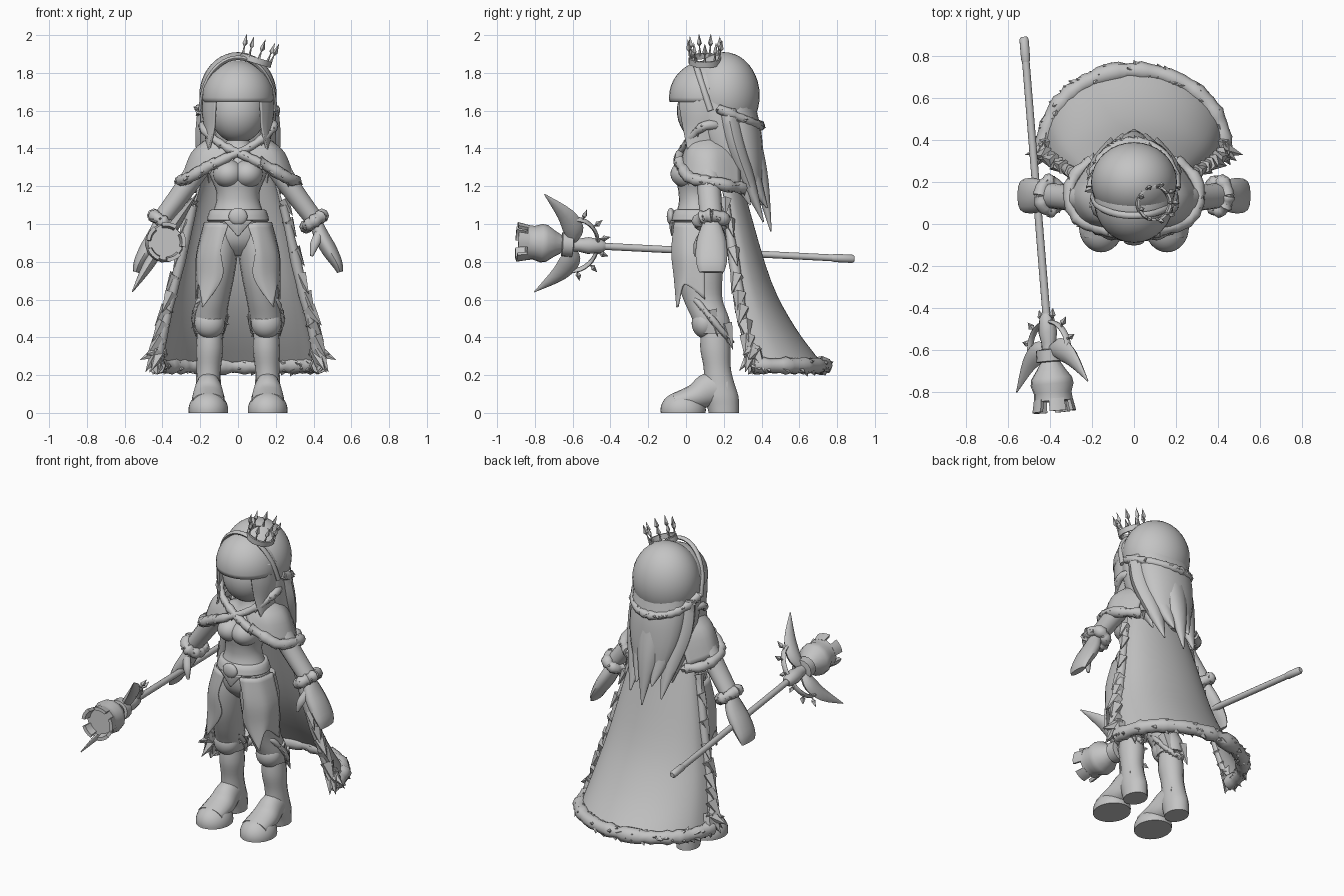
import bpy, bmesh, math, random
from mathutils import Vector, Matrix

random.seed(4)
cube = bpy.data.objects.get("Cube")
if cube:
    bpy.data.objects.remove(cube)
grey = bpy.data.materials.new("plain grey")
grey.use_nodes = True
COL = (0.55, 0.55, 0.55, 1)
grey.diffuse_color = COL
grey.node_tree.nodes["Principled BSDF"].inputs["Base Color"].default_value = COL
X, Y, Z = Vector((1, 0, 0)), Vector((0, 1, 0)), Vector((0, 0, 1))
HALF = [math.pi * k / 8 for k in range(9)]
FULL = [math.tau * k / 8 for k in range(9)]


def finish(name, bm, thick=0, angle=50, mx=1):
    for v in bm.verts:
        v.co.x *= mx
    bmesh.ops.recalc_face_normals(bm, faces=bm.faces)
    me = bpy.data.meshes.new(name)
    bm.to_mesh(me)
    bm.free()
    me.materials.append(grey)
    ob = bpy.data.objects.new(name, me)
    bpy.context.collection.objects.link(ob)
    if thick:
        ob.modifiers.new("thickness", "SOLIDIFY").thickness = thick
    bpy.ops.object.select_all(action="DESELECT")
    ob.select_set(True)
    bpy.context.view_layer.objects.active = ob
    bpy.ops.object.shade_smooth_by_angle(angle=math.radians(angle))


def spline(pts, steps):
    """Smooth curve through points of any dimension."""
    p = [Vector(q) for q in pts]
    out = []
    for i in range(len(p) - 1):
        a, b, c, d = p[max(i - 1, 0)], p[i], p[i + 1], p[min(i + 2, len(p) - 1)]
        for k in range(steps):
            t = k / steps
            out.append(b + (c - a) * (t / 2) + (a * 2 - b * 5 + c * 4 - d) * (t * t / 2)
                       + (b * 3 - a - c * 3 + d) * (t ** 3 / 2))
    return out + [p[-1]]


def tangent(path, i):
    return Vector((path[min(i + 1, len(path) - 1)] - path[max(i - 1, 0)])[:3]).normalized()


def grid(bm, rows, closed, caps=False):
    vs = [[bm.verts.new(c) for c in r] for r in rows]
    n = len(rows[0])
    for r, q in zip(vs, vs[1:]):
        for j in range(n if closed else n - 1):
            bm.faces.new((r[j], r[(j + 1) % n], q[(j + 1) % n], q[j]))
    if caps:
        bm.faces.new(vs[0])
        bm.faces.new(vs[-1])
    return vs


def sweep(name, pts, n=16, steps=4, side=X, level=False, mx=1):
    """Elliptical tube: points are x, y, z, half width along side, other half width."""
    path = spline(pts, steps)
    rows = []
    for i, p in enumerate(path):
        s, w = X, Y
        if not level:
            t = tangent(path, i)
            s = (side - t * side.dot(t)).normalized()
            w = t.cross(s)
        rows.append([Vector(p[:3]) + s * max(p[3], .002) * math.cos(a) + w * max(p[4], .002) * math.sin(a)
                     for a in [math.tau * k / n for k in range(n)]])
    bm = bmesh.new()
    grid(bm, rows, True, True)
    finish(name, bm, mx=mx)


def sheet(name, curves, mx=1, thick=.012, steps=5):
    cols = [spline(c, steps) for c in curves]
    bm = bmesh.new()
    grid(bm, list(zip(*[spline(c, 4) for c in zip(*cols)])), False)
    finish(name, bm, thick, mx=mx)


def ball(name, c, r, cuts=(), thick=0):
    bm = bmesh.new()
    bmesh.ops.create_uvsphere(bm, u_segments=32, v_segments=20, radius=1,
                              matrix=Matrix.Translation(c) @ Matrix.Diagonal((*r, 1)))
    for co, no in cuts:
        bmesh.ops.bisect_plane(bm, geom=bm.verts[:] + bm.edges[:] + bm.faces[:],
                               plane_co=co, plane_no=no, clear_outer=True)
    if cuts and not thick:
        bmesh.ops.holes_fill(bm, edges=bm.edges)
    finish(name, bm, thick)


def spike(bm, base, tip, r, n=5):
    d = Vector(tip) - Vector(base)
    m = Matrix.Translation((Vector(base) + Vector(tip)) / 2) @ d.to_track_quat("Z", "Y").to_matrix().to_4x4()
    bmesh.ops.create_cone(bm, segments=n, radius1=r, radius2=0, depth=d.length, matrix=m, cap_ends=True)


def fur(name, pts, r, tuft=.03, drop=.5, mx=1):
    """Lumpy trim with small pointed tufts along a path."""
    path = spline(pts, 4)
    bm, rows = bmesh.new(), []
    for i, p in enumerate(path):
        t = tangent(path, i)
        s = t.cross(Z if abs(t.z) < .8 else Y).normalized()
        w = s.cross(t)
        rr = r * random.uniform(.8, 1.15)
        rows.append([p + (s * math.cos(a) + w * math.sin(a)) * rr for a in [k * math.tau / 8 for k in range(8)]])
        for a in (random.uniform(0, math.pi), random.uniform(math.pi, math.tau)):
            d = (s * math.cos(a) + w * math.sin(a) - Z * drop + t * .7).normalized()
            spike(bm, p + d * r * .2, p + d * (r + tuft * random.uniform(.4, 1)), r * .8, 4)
    grid(bm, rows, True, True)
    finish(name, bm, angle=60, mx=mx)


# Head, fringe and hood
ball("face", (0, .1, 1.6), (.15, .148, .17))
ball("fringe_hair", (0, .11, 1.67), (.19, .2, .195), [((0, 0, 1.645), -Z)], .012)
ball("hood", (0, .2, 1.68), (.205, .19, .23),
     [((0, .02, 1.86), (0, -.95, -.32)), ((0, .39, 1.5), (0, -.35, -.94))], .012)
sweep("hood_rim", [(.198 * math.cos(a), .13 - .09 * math.sin(a), 1.6 + .28 * math.sin(a), .016, .012)
                   for a in HALF], 8, 3, Y)
fur("hood_fur", [(.2 * math.cos(a), .17 + .22 * math.sin(a), 1.61 - .09 * math.sin(a)) for a in HALF],
    .027, .015, .2)

# Long hair behind
sweep("back_hair", [(0, .25, 1.62, .18, .12), (0, .28, 1.48, .185, .12), (0, .32, 1.34, .165, .09),
                    (0, .36, 1.22, .12, .05), (0, .4, 1.1, .05, .02)], 20, level=True)
for i in range(5):
    u = (i - 2) / 2
    k = abs(u)
    sweep("back_hair_strand", [(u * .13, .3 - .08 * k, 1.6, .085, .06), (u * .14, .35 - .09 * k, 1.42, .085, .055),
                               (u * .12, .4 - .07 * k, 1.22, .06, .04),
                               (u * .11, .45 - .04 * k, .96 + .1 * (i % 2) + .05 * k, .004, .004)], 10)

# Crown tipped to one side
crown = bmesh.new()
for k in range(9):
    a = math.tau * k / 9
    d = Vector((math.cos(a), math.sin(a), 0))
    spike(crown, d * .078, d * .088 + Z * .075, .009)
    spike(crown, d * .086 + Z * .065, d * .092 + Z * .118, .014, 4)
    spike(crown, d * .086 + Z * .065, d * .085 + Z * .045, .014, 4)
grid(crown, [[Vector((q * math.cos(a), q * math.sin(a), h)) for a in [math.tau * k / 24 for k in range(24)]]
             for q, h in ((.086, -.02), (.086, .012), (.074, .012), (.074, -.02), (.086, -.02))], True)
bmesh.ops.transform(crown, verts=crown.verts,
                    matrix=Matrix.Translation((.095, .1, 1.87)) @ Matrix.Rotation(.3, 4, "Y"))
finish("crown", crown, angle=30)

# Torso and belt
sweep("torso", [(0, .1, 1.5, .05, .05), (0, .11, 1.42, .07, .07), (0, .11, 1.36, .17, .1), (0, .08, 1.26, .15, .13),
                (0, .06, 1.17, .115, .1), (0, .06, 1.1, .12, .1), (0, .06, 1.0, .16, .13), (0, .08, .9, .17, .135),
                (0, .08, .83, .1, .07)], 24, level=True)
sweep("belt", [(0, .06, z, .15 + w, .125 + w) for z, w in ((1.075, -.015), (1.07, 0), (1.02, .015), (1.015, 0))],
      24, 2, level=True)
ball("buckle", (0, -.08, 1.04), (.05, .022, .045))
sheet("buckle_point", [[(-.075, -.06, 1.02), (0, -.078, 1.02), (.075, -.06, 1.02)],
                       [(-.035, -.065, .98), (0, -.075, .98), (.035, -.065, .98)],
                       [(-.003, -.066, .94), (0, -.066, .94), (.003, -.066, .94)]])

for mx in (1, -1):
    # Chest, locks and crossed collar
    ball("bust", (.05 * mx, .01, 1.265), (.082, .092, .075))
    sheet("side_lock", [[(.115, -.035, 1.72), (.158, .02, 1.72), (.182, .08, 1.72), (.183, .16, 1.72)],
                        [(.123, -.035, 1.62), (.165, .015, 1.61), (.188, .08, 1.6), (.186, .17, 1.6)],
                        [(.13, -.015, 1.5), (.16, .02, 1.5), (.178, .08, 1.5), (.175, .18, 1.49)],
                        [(.163, .01, 1.38), (.166, .03, 1.38), (.17, .1, 1.4), (.165, .2, 1.38)]], mx)
    sweep("rear_lock", [(.165, .16, 1.66, .03, .06), (.17, .19, 1.5, .03, .08), (.16, .26, 1.3, .03, .06),
                        (.14, .34, 1.1, .003, .004)], 8, mx=mx)
    fur("collar_fur", [(.16, .2, 1.52), (.19, .1, 1.52), (.14, .03, 1.46), (.05, -.01, 1.4), (-.04, -.035, 1.36),
                       (-.12, -.04, 1.32)], .024, .014, .2, mx)
    # Shoulder cape
    sheet("shoulder_cape", [[(.04, -.005, 1.41), (.13, .04, 1.45), (.15, .14, 1.46), (.08, .24, 1.46)],
                            [(.08, -.02, 1.36), (.2, .02, 1.38), (.245, .14, 1.38), (.15, .28, 1.38)],
                            [(.1, -.035, 1.32), (.24, .01, 1.26), (.3, .14, 1.24), (.22, .29, 1.2)]], mx)
    fur("shoulder_fur", [(.11, -.035, 1.33), (.19, -.01, 1.285), (.27, .03, 1.24), (.31, .13, 1.225),
                         (.28, .23, 1.2), (.2, .3, 1.19)], .031, .018, .4, mx)
    # Arm, cuff, mitten hand
    sweep("arm", [(.17, .12, 1.35, .06, .06), (.24, .12, 1.25, .065, .06), (.31, .125, 1.15, .062, .055),
                  (.4, .135, 1.03, .06, .05)], 14, side=Y, mx=mx)
    fur("cuff", [(.403 + .043 * math.cos(a), .135 + .068 * math.sin(a), 1.015 + .03 * math.cos(a)) for a in FULL],
        .034, .008, .3, mx)
    sweep("hand", [(.415, .135, 1.0, .05, .035), (.445, .135, .93, .075, .042), (.485, .135, .86, .084, .042),
                   (.525, .135, .79, .08, .03), (.54, .135, .745, .065, .016)], 14, 3, Y, mx=mx)
    sweep("thumb", [(.43, .09, .95, .025, .02), (.405, .06, .89, .024, .02), (.39, .05, .83, .008, .008)], 8, mx=mx)

    # Trousers and front panels
    sweep("trouser_leg", [(.09, .07, .98, .09, .13), (.105, .07, .86, .105, .14), (.12, .07, .72, .1, .125),
                          (.13, .09, .6, .085, .105), (.147, .13, .5, .085, .1), (.15, .15, .42, .075, .09)],
          18, level=True, mx=mx)
    sheet("front_panel", [[(.05, -.06, 1.0), (.1, -.06, 1.01), (.16, -.01, 1.01), (.18, .1, 1.01)],
                          [(.09, -.076, .86), (.13, -.072, .85), (.205, -.01, .85), (.22, .1, .85)],
                          [(.08, -.06, .72), (.14, -.06, .7), (.21, -.01, .74), (.225, .1, .74)],
                          [(.185, -.05, .56), (.19, -.048, .57), (.21, -.01, .68), (.225, .1, .6)]], mx)
    fur("trouser_trim", [(.15 - .08 * math.sin(a), .135 + .1 * math.cos(a), .5 - .12 * math.cos(a)) for a in FULL],
        .017, .02, .8, mx)
    ball("knee_puff", (.15 * mx, .1, .475), (.08, .07, .08))
    tails = bmesh.new()
    for x, y, z in ((.2, .25, .33), (.225, .17, .4), (.1, .22, .38)):
        spike(tails, (x - .02, y - .04, z + .14), (x, y, z), .04)
    finish("trouser_points", tails, mx=mx)

    # Boots
    sweep("boot_shaft", [(.15, .15, .48, .06, .065), (.15, .155, .35, .072, .08), (.155, .165, .24, .065, .072),
                         (.157, .175, .16, .066, .08), (.157, .185, .09, .07, .092), (.157, .195, .04, .068, .085),
                         (.157, .2, 0, .066, .08)], 16, level=True, mx=mx)
    ball("boot_toe", (.157 * mx, -.015, .015), (.105, .12, .1), [((0, 0, 0), -Z)])
    sweep("boot_instep", [(.157, .22, .13, .06, .08), (.157, .13, .125, .07, .09), (.157, .05, .085, .085, .07),
                          (.157, -.06, .06, .085, .045)], 16, mx=mx)

# Long cape
levels = [(1.4, .15, .15, .25), (1.1, .24, .21, .33), (.7, .33, .27, .45), (.45, .39, .31, .58), (.25, .43, .36, .73)]


def cape_point(lv, a):
    z, rx, yf, yb = lv
    return Vector((rx * math.cos(a), yf + (yb - yf) * math.sin(a), z))


sheet("long_cape", [[cape_point(lv, a) for a in HALF] for lv in levels])
fur("cape_hem_fur", [cape_point(levels[-1], math.pi * k / 10) for k in range(11)], .044, .025, .1)
for mx in (1, -1):
    edge = [cape_point(lv, 0) for lv in levels[1:]]
    fur("cape_edge_fur", edge, .026, .015, .4, mx)
    tufts = bmesh.new()
    for i, p in enumerate(spline(edge, 3)[:-1]):
        size = .06 + .003 * i
        out = Vector((random.uniform(.4, .8), random.uniform(-.3, .3), -.7)).normalized()
        spike(tufts, p + Z * .03, p + out * size * 1.3, size * .55)
    for x, y, z in ((.52, .33, .28), (.49, .3, .31), (.46, .28, .22), (.47, .42, .21)):
        spike(tufts, (.41, .36, .33), (x, y, z), .045)
    finish("cape_edge_tufts", tufts, angle=35, mx=mx)

# Staff, built along its own axis from butt to head
butt, head = Vector((-.525, .89, .815)), Vector((-.38, -.895, .905))
axis = (head - butt).normalized()
u = Vector((.55, 0, .83))
u = (u - axis * u.dot(axis)).normalized()
w = axis.cross(u)


def on_staff(d, a=0, b=0):
    """Point at distance d behind the staff head, offset a and b across it."""
    return head - axis * d + u * a + w * b


def lathe(name, prof):
    sweep(name, [(*on_staff(d), r, r) for d, r in prof], 14, 1, u)


lathe("staff_shaft", [(1.79, .018), (.4, .019)])
lathe("staff_butt", [(1.795, .014), (1.785, .022), (1.69, .022), (1.67, .017)])
lathe("staff_neck", [(.47, .022), (.45, .035), (.38, .045), (.33, .035), (.3, .035)])
lathe("staff_collar", [(.3, .04), (.295, .065), (.24, .065), (.235, .04)])
lathe("staff_tower", [(.25, .04), (.2, .07), (.16, .098), (.13, .103), (.09, .09), (.05, .094), (.05, .078), (.1, .05)])
battlement = bmesh.new()
for k in range(5):
    rows = []
    for d, r in ((.06, .093), (0, .105), (0, .085), (.06, .075), (.06, .093)):
        rows.append([on_staff(d, r * math.cos(a), r * math.sin(a))
                     for a in [(k + j * .16) * math.tau / 5 for j in range(5)]])
    vs = grid(battlement, rows, False)
    for e in (0, -1):
        battlement.faces.new([r[e] for r in vs[:4]])
finish("staff_battlements", battlement, angle=30)
for s in (1, -1):
    sweep("staff_blade", [(*on_staff(d, s * a), e, f) for d, a, e, f in
                          ((.29, .03, .03, .025), (.29, .1, .055, .03), (.24, .19, .045, .022),
                           (.12, .31, .003, .003))], 8, 4, axis)
sweep("staff_half_ring", [(*on_staff(.3 + .13 * math.sin(a), .165 * math.cos(a)), .018, .01) for a in HALF], 8, 2, w)
points = bmesh.new()
for a in [math.pi * (k + .5) / 6 for k in range(6)]:
    c, s = math.cos(a), math.sin(a)
    mid = on_staff(.3 + .165 * s, .195 * c)
    spike(points, on_staff(.3 + .125 * s, .16 * c), mid, .01)
    spike(points, mid, on_staff(.3 + .2 * s, .235 * c), .016, 4)
    spike(points, mid, on_staff(.3 + .145 * s, .175 * c), .016, 4)
finish("staff_ring_points", points, angle=30)
